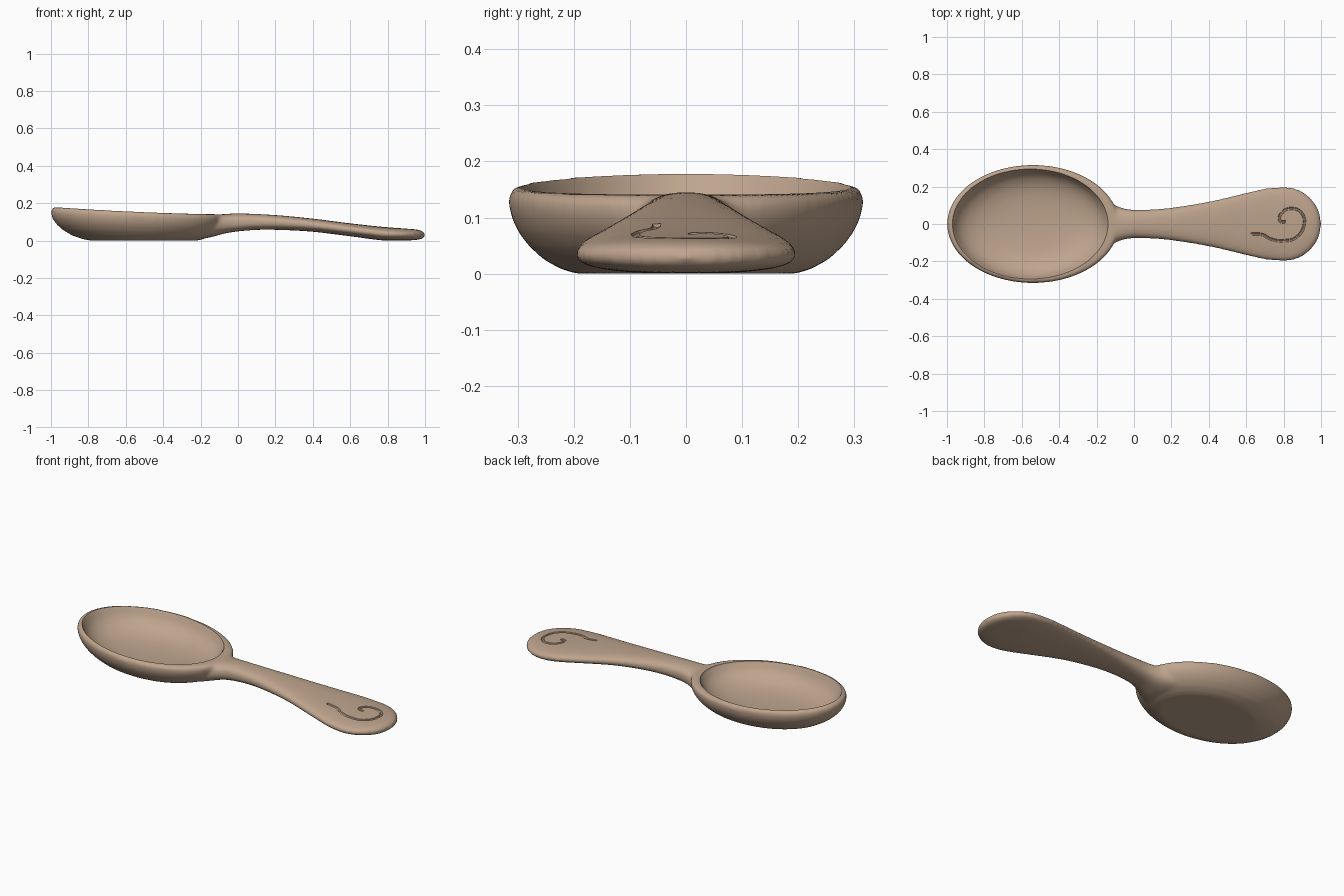
import bpy, bmesh, math
from math import sin, cos, pi

cube = bpy.data.objects.get("Cube")
if cube:
    bpy.data.objects.remove(cube)

# Single wood colour
wood = bpy.data.materials.new("tan_wood")
wood.use_nodes = True
colour = (0.52, 0.375, 0.27, 1)
wood.diffuse_color = colour
bsdf = wood.node_tree.nodes["Principled BSDF"]
bsdf.inputs["Base Color"].default_value = colour
bsdf.inputs["Roughness"].default_value = 0.6


def loft(name, rings):
    """Skin a list of closed rings and cap both ends."""
    bm = bmesh.new()
    loops = [[bm.verts.new(p) for p in ring] for ring in rings]
    n = len(loops[0])
    for a, b in zip(loops, loops[1:]):
        for i in range(n):
            j = (i + 1) % n
            bm.faces.new((a[i], a[j], b[j], b[i]))
    bm.faces.new(loops[0])
    bm.faces.new(loops[-1])
    bmesh.ops.recalc_face_normals(bm, faces=bm.faces)
    mesh = bpy.data.meshes.new(name)
    bm.to_mesh(mesh)
    bm.free()
    obj = bpy.data.objects.new(name, mesh)
    bpy.context.collection.objects.link(obj)
    mesh.materials.append(wood)
    return obj


def smooth_value(points, x):
    """Hermite interpolation through (x, value) points."""
    n = len(points)
    k = 0
    while k < n - 2 and x > points[k + 1][0]:
        k += 1

    def slope(i):
        a, b = points[max(i - 1, 0)], points[min(i + 1, n - 1)]
        return (b[1] - a[1]) / (b[0] - a[0])
    (x0, y0), (x1, y1) = points[k], points[k + 1]
    h = x1 - x0
    t = min(max((x - x0) / h, 0), 1)
    return ((2*t**3 - 3*t*t + 1) * y0 + (t**3 - 2*t*t + t) * h * slope(k)
            + (3*t*t - 2*t**3) * y1 + (t**3 - t*t) * h * slope(k + 1))


# Bowl: stacked ovals below a rim that rises towards the tip
def rim_height(x):
    return 0.14 + 0.04 * max(0, (-0.1 - x) / 0.9) ** 1.5


def oval(cx, rx, ry, level, count=96):
    ring = []
    for i in range(count):
        a = 2 * pi * i / count
        x = cx + rx * cos(a)
        ring.append((x, ry * sin(a), level * rim_height(x)))
    return ring


outer = [(0.02, 0), (0.35, 0), (0.62, 0), (0.7, 0.05), (0.8, 0.16), (0.89, 0.33),
         (0.95, 0.5), (0.985, 0.66), (1, 0.82), (0.995, 0.93), (0.965, 1), (0.5, 1), (0.02, 1)]
spoon = loft("spoon", [oval(-0.54 + 0.1 * (1 - s) * (h < 1), 0.46 * s, 0.316 * s, h)
                       for s, h in outer])

inner = [(0.02, 0.22), (0.25, 0.23), (0.5, 0.27), (0.68, 0.35), (0.82, 0.48), (0.91, 0.63),
         (0.97, 0.8), (0.995, 0.93), (1.015, 1), (1.02, 1.5)]
cavity = loft("bowl_cavity_cutter", [oval(-0.555, 0.41 * s, 0.29 * s, h) for s, h in inner])

# Handle: rounded cross-sections flaring at the neck and at the paddle end
WIDTH = [(-0.25, 0.2), (-0.15, 0.13), (-0.1, 0.1), (-0.05, 0.082), (0, 0.076), (0.1, 0.078),
         (0.2, 0.087), (0.4, 0.12), (0.6, 0.167), (0.7, 0.189), (0.8, 0.198), (1, 0.198)]
TOP = [(-0.25, 0.138), (-0.1, 0.14), (0, 0.145), (0.2, 0.136), (0.4, 0.117),
       (0.6, 0.092), (0.8, 0.071), (1, 0.058)]
BOTTOM = [(-0.25, 0.002), (-0.15, 0.017), (-0.05, 0.042), (0.1, 0.057), (0.25, 0.056),
          (0.4, 0.047), (0.6, 0.023), (0.75, 0.003), (0.8, 0), (1, 0.002)]
POWER = 2.5


def section(x):
    w, t, b = (smooth_value(p, x) for p in (WIDTH, TOP, BOTTOM))
    u = min(max((x - 0.8) / 0.2, 0), 1)
    return w * math.sqrt(1 - u * u), (t + b) / 2, (t - b) / 2 * math.sqrt(1 - u ** 8)


def section_ring(x, count=48):
    w, mid, half = section(x)
    ring = []
    for i in range(count):
        a = 2 * pi * i / count
        c, s = cos(a), sin(a)
        ring.append((x, math.copysign(abs(c) ** (2 / POWER), c) * w,
                     mid + math.copysign(abs(s) ** (2 / POWER), s) * half))
    return ring


stations = [-0.25 + 1.05 * i / 50 for i in range(50)]
stations += [0.8 + 0.2 * sin(pi / 2 * i / 20.3) for i in range(21)]
handle = loft("handle_blank", [section_ring(x) for x in stations])

# Curled groove following the top of the paddle
path = [(0.62, -0.052), (0.69, -0.058), (0.73, -0.08), (0.8, -0.09), (0.87, -0.07),
        (0.91, 0), (0.895, 0.06), (0.845, 0.083), (0.79, 0.06), (0.78, 0.018), (0.81, 0.01)]
curve = bpy.data.curves.new("groove_cutter", "CURVE")
curve.dimensions = "3D"
curve.bevel_depth = 0.008
curve.bevel_resolution = 2
curve.use_fill_caps = True
curve.resolution_u = 6
spline = curve.splines.new("BEZIER")
spline.bezier_points.add(len(path) - 1)
for point, (x, y) in zip(spline.bezier_points, path):
    w, mid, half = section(x)
    z = mid + half * (1 - abs(y / w) ** POWER) ** (1 / POWER)
    point.co = (x, y, z + 0.001)
    point.handle_left_type = point.handle_right_type = "AUTO"
groove_curve = bpy.data.objects.new("groove_curve", curve)
bpy.context.collection.objects.link(groove_curve)
bpy.context.view_layer.update()
evaluated = groove_curve.evaluated_get(bpy.context.evaluated_depsgraph_get())
groove = bpy.data.objects.new("groove_cutter", bpy.data.meshes.new_from_object(evaluated))
bpy.context.collection.objects.link(groove)
bpy.data.objects.remove(groove_curve)
bm = bmesh.new()
bm.from_mesh(groove.data)
bmesh.ops.remove_doubles(bm, verts=bm.verts, dist=0.00001)
bmesh.ops.recalc_face_normals(bm, faces=bm.faces)
bm.to_mesh(groove.data)
bm.free()
groove.data.materials.clear()
groove.data.materials.append(wood)


# Join, blend the neck, then carve the bowl and groove
def apply(kind, **settings):
    mod = spoon.modifiers.new(kind.lower(), kind)
    for key, value in settings.items():
        setattr(mod, key, value)
    bpy.ops.object.modifier_apply(modifier=mod.name)


bpy.ops.object.select_all(action="DESELECT")
bpy.context.view_layer.objects.active = spoon
spoon.select_set(True)
apply("BOOLEAN", operation="UNION", object=handle, solver="EXACT")
apply("REMESH", mode="VOXEL", voxel_size=0.009)
apply("SMOOTH", factor=0.5, iterations=8)
for cutter in (cavity, groove):
    apply("BOOLEAN", operation="DIFFERENCE", object=cutter, solver="EXACT")
for helper in (handle, cavity, groove):
    bpy.data.objects.remove(helper)

spoon.data.materials.clear()
spoon.data.materials.append(wood)
for face in spoon.data.polygons:
    face.material_index = 0
bpy.ops.object.shade_smooth_by_angle(angle=math.radians(40))
